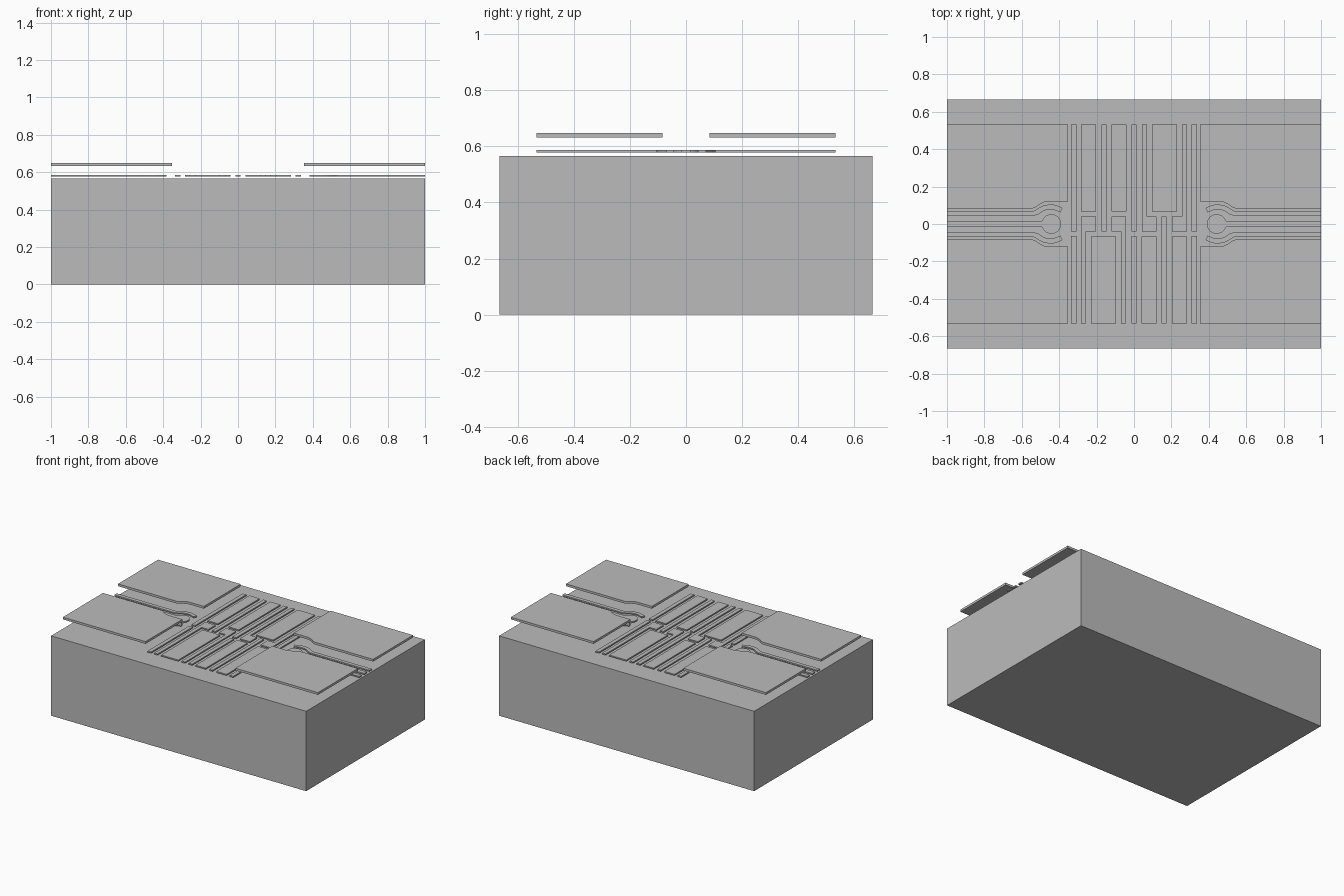
import bpy, bmesh, math
from mathutils import Vector

cube = bpy.data.objects.get("Cube")
if cube:
    bpy.data.objects.remove(cube, do_unlink=True)

grey = bpy.data.materials.new("plain grey")
grey.use_nodes = True
grey.diffuse_color = (0.5, 0.5, 0.5, 1)
grey.node_tree.nodes["Principled BSDF"].inputs["Base Color"].default_value = (0.5, 0.5, 0.5, 1)

GATE = (0.577, 0.586)    # height range of the thin gate layer
PLATE = (0.632, 0.648)   # height range of the raised plates
END = 0.533              # outer y of gates and plates


def prism(name, outline, heights, sx=1, sy=1):
    """Extrude a flat outline between two heights, optionally mirrored."""
    bm = bmesh.new()
    face = bm.faces.new([bm.verts.new((x * sx, y * sy, heights[0])) for x, y in outline])
    top = bmesh.ops.extrude_face_region(bm, geom=[face])["geom"]
    verts = [v for v in top if isinstance(v, bmesh.types.BMVert)]
    bmesh.ops.translate(bm, verts=verts, vec=(0, 0, heights[1] - heights[0]))
    bmesh.ops.recalc_face_normals(bm, faces=bm.faces)
    mesh = bpy.data.meshes.new(name)
    bm.to_mesh(mesh)
    bm.free()
    mesh.materials.append(grey)
    obj = bpy.data.objects.new(name, mesh)
    bpy.context.collection.objects.link(obj)
    return obj


def rect(x0, x1, y0, y1):
    return [(x0, y0), (x1, y0), (x1, y1), (x0, y1)]


def ribbon(path, width):
    """Outline of a constant-width strip along a path."""
    pts = [Vector(p) for p in path]
    left, right = [], []
    for i, p in enumerate(pts):
        d = (pts[min(i + 1, len(pts) - 1)] - pts[max(i - 1, 0)]).normalized()
        n = Vector((-d.y, d.x)) * width / 2
        left.append(p + n)
        right.append(p - n)
    return [tuple(p) for p in left + right[::-1]]


# Substrate block
prism("substrate", rect(-1, 1, -0.665, 0.665), (0, 0.566))

# Straight barrier gates at both sides and in the middle
for name, x in (("right", -0.322), ("middle", 0), ("left", 0.322)):
    prism(name + "_back_gate", rect(x - 0.014, x + 0.014, -0.04, END), GATE)
    prism(name + "_front_gate", rect(x - 0.014, x + 0.014, -END, -0.065), GATE)

# Gate array, repeated with a half turn
for side, s in (("front", 1), ("back", -1)):
    # Wide pads
    for i, (x0, x1) in enumerate(((-0.23, -0.095), (0.04, 0.12), (0.203, 0.284))):
        prism(f"{side}_wide_pad_{i}", rect(x0, x1, -END, -0.066), GATE, s, s)
    # Narrow straight gate
    prism(side + "_narrow_gate", rect(0.148, 0.174, -END, 0.04), GATE, s, s)
    # Narrow gates with a square head
    prism(side + "_outer_headed_gate",
          [(-0.284, -END), (-0.257, -END), (-0.257, -0.04), (-0.204, -0.04),
           (-0.204, 0.04), (-0.284, 0.04)], GATE, s, s)
    prism(side + "_inner_headed_gate",
          [(-0.042, -END), (-0.069, -END), (-0.069, -0.04), (-0.121, -0.04),
           (-0.121, 0.04), (-0.042, 0.04)], GATE, s, s)

# Round sensor with its lead
radius, half = 0.052, 0.016
start = math.pi - math.asin(half / radius)
arc = [(-0.442 + radius * math.cos(start * (1 - 2 * i / 32)),
        radius * math.sin(start * (1 - 2 * i / 32))) for i in range(33)]
sensor = [(-1, half)] + arc + [(-1, -half)]

# Hooked lead that bends around the sensor
hook = ribbon([(-1, 0.057), (-0.535, 0.057), (-0.518, 0.064), (-0.5, 0.076),
               (-0.48, 0.086), (-0.455, 0.091), (-0.43, 0.09), (-0.41, 0.084),
               (-0.388, 0.074)], 0.027)

# Raised plate with a curved notch above the sensor
plate = [(-1, END), (-0.352, END), (-0.352, 0.12), (-0.455, 0.12), (-0.48, 0.117),
         (-0.505, 0.105), (-0.525, 0.09), (-0.54, 0.084), (-1, 0.084)]

for side, sx in (("right", 1), ("left", -1)):
    prism(side + "_sensor", sensor, GATE, sx)
    for depth, sy in (("back", 1), ("front", -1)):
        prism(f"{side}_{depth}_hooked_lead", hook, GATE, sx, sy)
        prism(f"{side}_{depth}_raised_plate", plate, PLATE, sx, sy)
